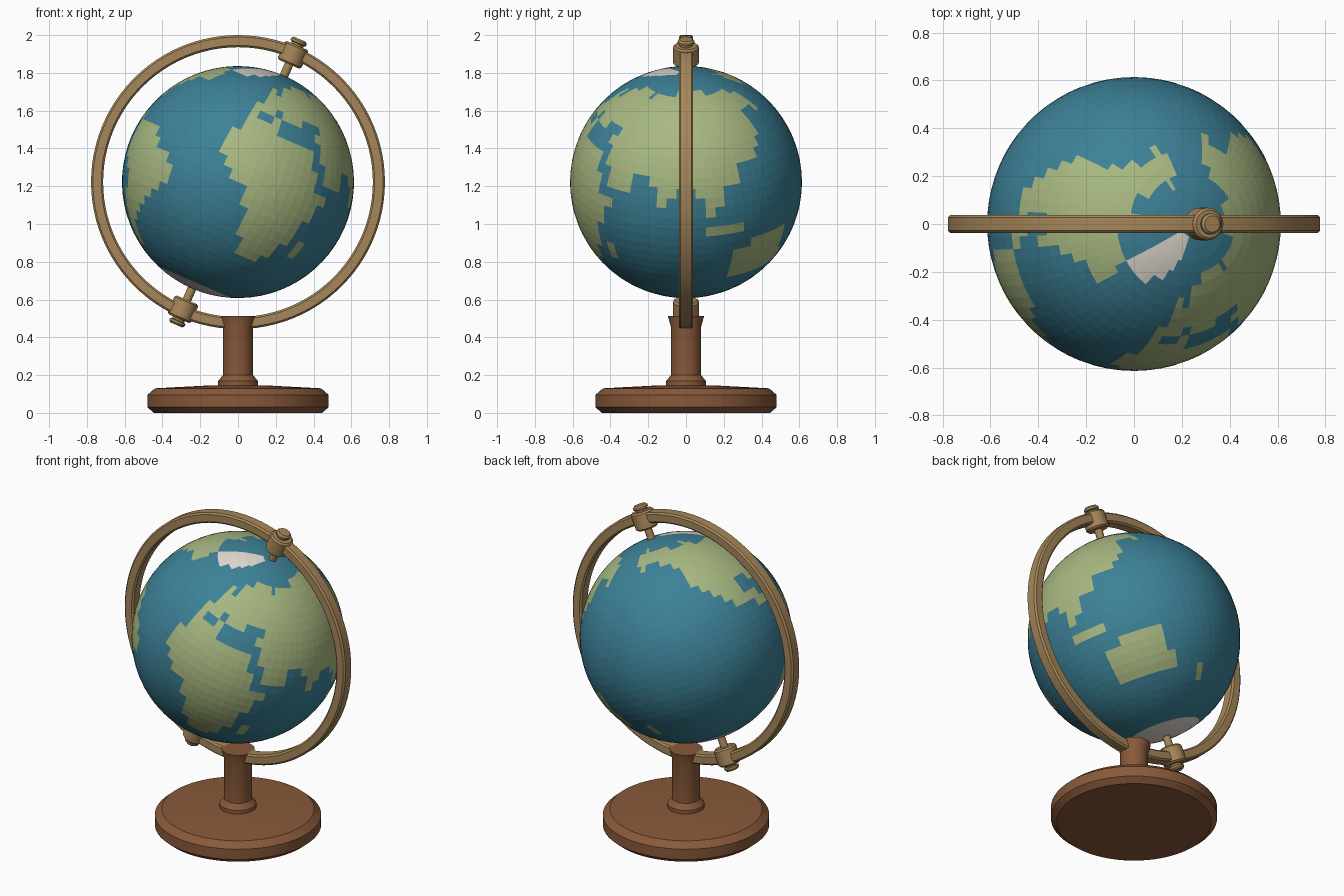
import bpy, bmesh
from math import sin, cos, pi, radians, degrees, atan2, asin

if "Cube" in bpy.data.objects:
    bpy.data.objects.remove(bpy.data.objects["Cube"])

CENTER, R, TILT = (0, 0, 1.222), 0.614, radians(23.4)


def material(name, rgb):
    m = bpy.data.materials.new(name)
    m.diffuse_color = (*rgb, 1)
    m.use_nodes = True
    m.node_tree.nodes["Principled BSDF"].inputs["Base Color"].default_value = m.diffuse_color
    return m


OCEAN = material("ocean_blue", (0.045, 0.22, 0.31))
LAND = material("land_green", (0.39, 0.48, 0.22))
ICE = material("ice_white", (0.75, 0.70, 0.63))
BRASS = material("brass", (0.38, 0.24, 0.10))
WOOD = material("wood", (0.25, 0.10, 0.043))


def add(name, bm, mats, loc=(0, 0, 0), rot=(0, 0, 0)):
    me = bpy.data.meshes.new(name)
    bm.to_mesh(me)
    bm.free()
    for m in mats:
        me.materials.append(m)
    ob = bpy.data.objects.new(name, me)
    ob.location, ob.rotation_euler = loc, rot
    bpy.context.collection.objects.link(ob)
    return ob


def lathe(name, profile, mat, seg=48, loc=(0, 0, 0), rot=(0, 0, 0), loop=False):
    """Spin (radius, height) points around z; loop closes the profile, otherwise ends are capped."""
    bm = bmesh.new()
    rings = [[bm.verts.new((r * cos(2 * pi * i / seg), r * sin(2 * pi * i / seg), z))
              for i in range(seg)] for r, z in profile]
    pairs = list(zip(rings, rings[1:] + rings[:1]))
    for a, b in pairs if loop else pairs[:-1]:
        for i in range(seg):
            j = (i + 1) % seg
            bm.faces.new((a[i], a[j], b[j], b[i]))
    if not loop:
        bm.faces.new(rings[0][::-1])
        bm.faces.new(rings[-1])
    bmesh.ops.recalc_face_normals(bm, faces=bm.faces)
    ob = add(name, bm, [mat], loc, rot)
    bpy.ops.object.select_all(action='DESELECT')
    ob.select_set(True)
    bpy.context.view_layer.objects.active = ob
    bpy.ops.object.shade_smooth_by_angle(angle=radians(25))
    return ob


# Coarse land outlines (longitude, latitude)
eurasia = [(-9, 37), (-9, 44), (-2, 44), (-6, 49), (-7, 58), (4, 57), (5, 63), (15, 69),
           (28, 71), (42, 67), (60, 69), (75, 73), (103, 76), (130, 71), (150, 69), (164, 64),
           (163, 50), (156, 57), (142, 54), (146, 44), (141, 35), (131, 32), (122, 30),
           (120, 23), (109, 20), (109, 10), (104, 2), (100, 6), (97, 16), (91, 22), (86, 20),
           (81, 10), (75, 9), (72, 20), (66, 24), (57, 25), (60, 19), (52, 14), (44, 13),
           (42, 28), (40, 36), (27, 39), (15, 40), (9, 44), (4, 43), (0, 38)]
africa = [(-7, 36), (10, 38), (12, 32), (32, 31), (36, 24), (38, 17), (44, 11), (51, 12),
          (43, -2), (41, -15), (34, -26), (30, -35), (17, -35), (14, -28), (8, -12), (2, -1),
          (-8, 5), (-17, 12), (-16, 22)]
north_america = [(-165, 60), (-157, 56), (-150, 60), (-135, 57), (-124, 48), (-124, 38),
                 (-114, 28), (-105, 18), (-92, 13), (-80, 7), (-77, 9), (-84, 16), (-88, 21),
                 (-97, 21), (-95, 29), (-84, 29), (-80, 24), (-79, 33), (-70, 42), (-53, 47),
                 (-59, 56), (-70, 61), (-90, 61), (-95, 68), (-115, 66), (-130, 70),
                 (-156, 73), (-167, 66)]
south_america = [(-79, 8), (-70, 13), (-60, 11), (-50, 2), (-34, -5), (-38, -15), (-48, -27),
                 (-58, -38), (-65, -45), (-67, -55), (-75, -52), (-73, -30), (-71, -18), (-81, -5)]
australia = [(114, -35), (114, -16), (130, -11), (150, -11), (154, -36)]
islands = [[(99, 1), (121, 1), (121, -5), (104, -6)],
           [(170, -35), (177, -35), (174, -46), (167, -46)],
           [(44, -14), (50, -14), (49, -25), (44, -25)]]
inland_sea = [(27, 40), (41, 40), (41, 45), (27, 45)]
greenland = [(-60, 60), (-35, 60), (-30, 67), (-20, 69), (-15, 85), (-60, 85)]
continents = [eurasia, africa, north_america, south_america, australia] + islands


def inside(lon, lat, poly):
    hit = False
    for (x1, y1), (x2, y2) in zip(poly, poly[1:] + poly[:1]):
        if (y1 > lat) != (y2 > lat) and lon < x1 + (lat - y1) * (x2 - x1) / (y2 - y1):
            hit = not hit
    return hit


# Globe: flat-faced sphere, one colour per cell
bm = bmesh.new()
bmesh.ops.create_uvsphere(bm, u_segments=72, v_segments=36, radius=R)
for f in bm.faces:
    c = f.calc_center_median().normalized()
    lon, lat = degrees(atan2(c.x, -c.y)), degrees(asin(c.z))
    if lat < -70 or inside(lon, lat, greenland):
        f.material_index = 2
    elif any(inside(lon, lat, p) for p in continents) and not inside(lon, lat, inland_sea):
        f.material_index = 1
add("globe", bm, [OCEAN, LAND, ICE], CENTER, (0, TILT, 0))

# Full meridian ring with chamfered rectangular section
ro, ri, w, c = 0.778, 0.714, 0.038, 0.01
lathe("meridian_ring", [(ri, -w + c), (ri + c, -w), (ro - c, -w), (ro, -w + c),
                        (ro, w - c), (ro - c, w), (ri + c, w), (ri, w - c)],
      BRASS, 96, CENTER, (pi / 2, 0, 0), loop=True)

# Pivot at each pole: pin, chamfered boss and end knob
for name, turn in (("north", 0), ("south", pi)):
    rot = (0, TILT + turn, 0)
    lathe(name + "_pin", [(0.023, 0.58), (0.023, 0.70)], BRASS, 24, CENTER, rot)
    lathe(name + "_boss", [(0.058, 0.68), (0.068, 0.69), (0.068, 0.778), (0.058, 0.788)],
          BRASS, 32, CENTER, rot)
    lathe(name + "_knob", [(0.034, 0.78), (0.034, 0.798), (0.044, 0.802), (0.044, 0.814),
                           (0.034, 0.824)], BRASS, 24, CENTER, rot)

# Turned wooden base and column
lathe("base", [(0.445, 0), (0.48, 0.03), (0.48, 0.095), (0.44, 0.13), (0.16, 0.145)], WOOD, 64)
lathe("column", [(0.106, 0.13), (0.106, 0.168), (0.084, 0.195), (0.08, 0.2), (0.08, 0.455),
                 (0.096, 0.513)], WOOD, 48)
